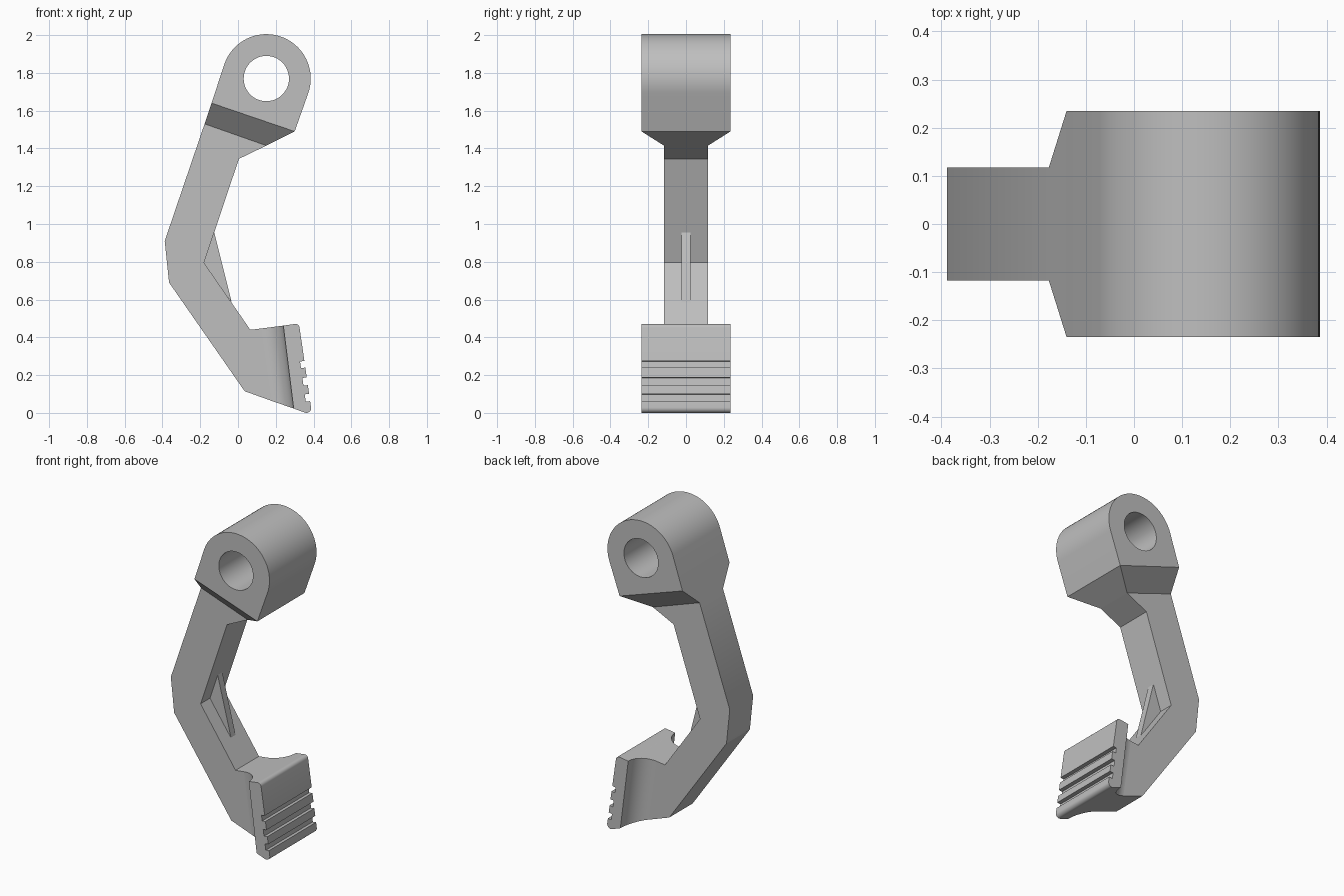
import bpy, bmesh
from math import sin, cos, radians

cube = bpy.data.objects.get("Cube")
if cube:
    bpy.data.objects.remove(cube)

GREY = (0.52, 0.52, 0.52, 1)
mat = bpy.data.materials.new("plain grey")
mat.use_nodes = True
mat.diffuse_color = GREY
mat.node_tree.nodes["Principled BSDF"].inputs["Base Color"].default_value = GREY

WIDE, NARROW = 0.235, 0.117   # half widths of the ends and of the arm


def arc(cx, cz, r, start, end, n):
    angles = [radians(start + (end - start) * i / n) for i in range(n + 1)]
    return [(cx + r * cos(a), cz + r * sin(a)) for a in angles]


def finish(name, bm):
    bmesh.ops.recalc_face_normals(bm, faces=bm.faces)
    mesh = bpy.data.meshes.new(name)
    bm.to_mesh(mesh)
    bm.free()
    mesh.materials.append(mat)
    obj = bpy.data.objects.new(name, mesh)
    bpy.context.collection.objects.link(obj)
    bpy.ops.object.select_all(action='DESELECT')
    obj.select_set(True)
    bpy.context.view_layer.objects.active = obj
    bpy.ops.object.shade_smooth_by_angle(angle=radians(25))
    return obj


def prism(name, outline, half, open_edges=(), hole=None):
    """Extrude a side outline across y; open edges are where parts meet."""
    bm = bmesh.new()
    loops = [outline] + ([hole] if hole else [])
    sides = []
    for y in (-half, half):
        rings = [[bm.verts.new((x, y, z)) for x, z in loop] for loop in loops]
        if hole:
            edges = [bm.edges.new((r[i - 1], r[i])) for r in rings for i in range(len(r))]
            bmesh.ops.triangle_fill(bm, use_beauty=True, edges=edges)
        else:
            bm.faces.new(rings[0])
        sides.append(rings)
    for k, (a, b) in enumerate(zip(*sides)):
        for i in range(len(a)):
            j = (i + 1) % len(a)
            if k or i not in open_edges:
                bm.faces.new((a[i], a[j], b[j], b[i]))
    return finish(name, bm)


def loft(name, sections):
    """Skin rectangles, each given by two side points and a half width."""
    bm = bmesh.new()
    rings = [[bm.verts.new((p[0], y, p[1])) for p, y in
              ((a, -w), (a, w), (b, w), (b, -w))] for a, b, w in sections]
    for r, s in zip(rings, rings[1:]):
        for i in range(4):
            bm.faces.new((r[i - 1], r[i], s[i], s[i - 1]))
    return finish(name, bm)


# Pivot head with a through hole
head_left, head_right = (-0.14, 1.64), (0.30, 1.49)
neck_left, neck_right = (-0.177, 1.53), (0.15, 1.415)
head = arc(0.15, 1.77, 0.235, -19, 161, 40) + [head_left, head_right]
prism("pivot_head", head, WIDE, {len(head) - 2}, arc(0.15, 1.77, 0.12, 0, 352.5, 47))

# Tapered neck from head to arm
loft("neck", [(head_left, head_right, WIDE), (neck_left, neck_right, NARROW)])

# Concave flare from arm to pad
R = WIDE - NARROW
pad_top, pad_bottom = (0.24, 0.462), (0.295, 0.023)
flare = []
for i in range(17):
    a = radians(90 * i / 16)
    s = R * (1 - sin(a))
    flare.append(((pad_top[0] - s, pad_top[1] - 0.13 * s),
                  (pad_bottom[0] - s, pad_bottom[1] + 0.346 * s),
                  NARROW + R * (1 - cos(a))))
loft("pad_flare", flare)

# Bent arm
arm = [neck_right, neck_left, (-0.388, 0.91), (-0.365, 0.69), (0.035, 0.115),
       flare[0][1], flare[0][0], (0.065, 0.44), (-0.18, 0.795), (0.005, 1.345)]
prism("bent_arm", arm, NARROW, {0, 5})

# Thin rib across the inner bend
prism("bend_rib", [(-0.127, 0.96), (-0.19, 0.795), (-0.033, 0.585)], 0.023)


# Grooved pad
def face_x(z):
    return 0.388 - 0.143 * (z - 0.02)


pad = [pad_top] + arc(0.304, 0.449, 0.022, 95, 8, 6)
for top, bottom in ((0.275, 0.24), (0.188, 0.147), (0.101, 0.062)):
    pad += [(face_x(top), top), (face_x(top) - 0.023, top - 0.003),
            (face_x(bottom) - 0.023, bottom - 0.003), (face_x(bottom), bottom)]
pad += arc(0.362, 0.025, 0.025, 8, -109, 7) + [pad_bottom]
prism("grooved_pad", pad, WIDE, {len(pad) - 1})
